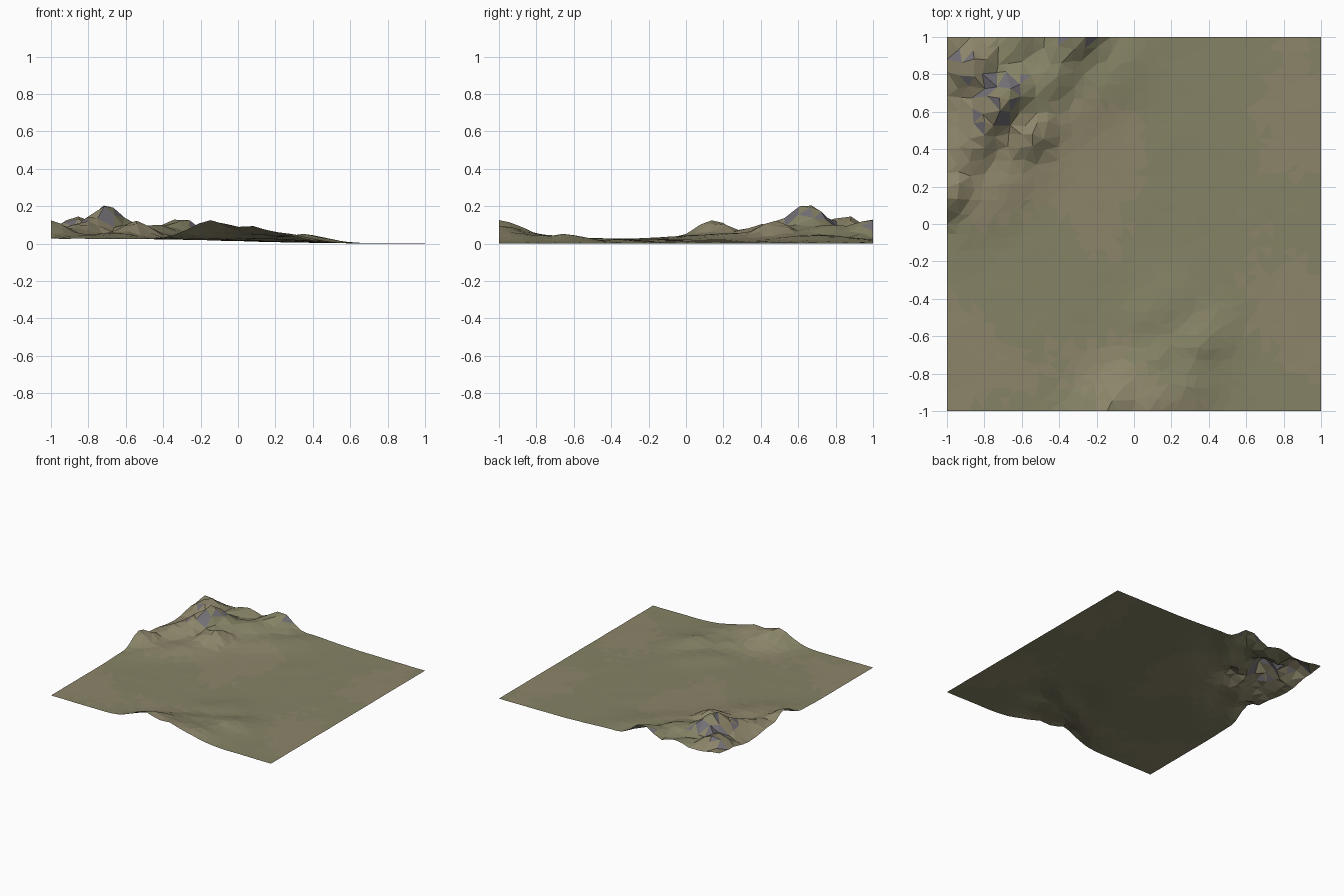
import bpy, bmesh, math, random
from mathutils import Vector, noise

if "Cube" in bpy.data.objects:
    bpy.data.objects.remove(bpy.data.objects["Cube"])

random.seed(4)

# Hills: x, y, height, length along the NE diagonal, width across it
HILLS = [
    (-0.71, 0.65, 0.175, 0.15, 0.08), (-0.86, 0.85, 0.13, 0.10, 0.08),
    (-0.55, 0.47, 0.10, 0.11, 0.07), (-1.00, 0.14, 0.10, 0.11, 0.07),
    (-0.31, 1.00, 0.115, 0.13, 0.075), (-0.46, 0.76, 0.08, 0.16, 0.09),
    (-0.84, 0.44, 0.085, 0.15, 0.08), (-0.62, 0.98, 0.06, 0.16, 0.09),
    (-1.00, 1.00, 0.06, 0.15, 0.10), (-0.70, 0.20, 0.03, 0.25, 0.10),
    (-0.20, 0.72, 0.025, 0.25, 0.10),
    (-0.15, -1.00, 0.105, 0.16, 0.09), (0.05, -1.00, 0.075, 0.16, 0.12),
    (0.06, -0.79, 0.04, 0.18, 0.08), (0.36, -0.64, 0.046, 0.13, 0.09),
    (0.22, -0.92, 0.05, 0.16, 0.11), (0.15, -0.45, 0.022, 0.16, 0.09),
]


def base(x):
    """Plain that falls gently from left to right."""
    return 0.004 + 0.026 * 0.5 * (1 - math.tanh((x - 0.0) * 2.2))


def height(x, y):
    total = 0
    for hx, hy, h, along, across in HILLS:
        u = (x - hx + y - hy) / math.sqrt(2)
        v = (x - hx - y + hy) / math.sqrt(2)
        g = h * math.exp(-0.5 * ((u / along) ** 2 + (v / across) ** 2))
        total += g ** 3
    hill = total ** (1 / 3)
    n = noise.noise(Vector((x * 6, y * 6, 3.1)))
    return max(0.0, base(x) + hill * (1 + 0.16 * n) + 0.002 * n)


def material(name, rgb):
    m = bpy.data.materials.new(name)
    m.diffuse_color = (*rgb, 1)
    m.use_nodes = True
    m.node_tree.nodes["Principled BSDF"].inputs["Base Color"].default_value = m.diffuse_color
    return m


# Irregular triangulated sheet
N = 30
bm = bmesh.new()
bmesh.ops.create_grid(bm, x_segments=N, y_segments=N, size=1)
for v in bm.verts:
    if abs(v.co.x) < 0.99:
        v.co.x += random.uniform(-0.018, 0.018)
    if abs(v.co.y) < 0.99:
        v.co.y += random.uniform(-0.018, 0.018)
    v.co.z = height(v.co.x, v.co.y)
low = min(v.co.z for v in bm.verts)
for v in bm.verts:
    v.co.z -= low
bmesh.ops.triangulate(bm, faces=bm.faces[:], quad_method='SHORT_EDGE')
bm.normal_update()

# Grass, dry earth and bare rock on some steep faces
for f in bm.faces:
    c = f.calc_center_median()
    f.smooth = False
    dry = noise.noise(Vector((c.x * 1.6, c.y * 1.6, 7))) + random.uniform(-0.1, 0.1)
    f.material_index = 1 if dry > 0.08 else 0
    if f.normal.z < 0.84 and c.z > 0.09 and random.random() < 0.5:
        f.material_index = 2

mesh = bpy.data.meshes.new("terrain")
bm.to_mesh(mesh)
bm.free()
mesh.materials.append(material("grass", (0.235, 0.225, 0.13)))
mesh.materials.append(material("dry_earth", (0.265, 0.235, 0.145)))
mesh.materials.append(material("rock", (0.17, 0.16, 0.18)))
terrain = bpy.data.objects.new("terrain", mesh)
bpy.context.collection.objects.link(terrain)
